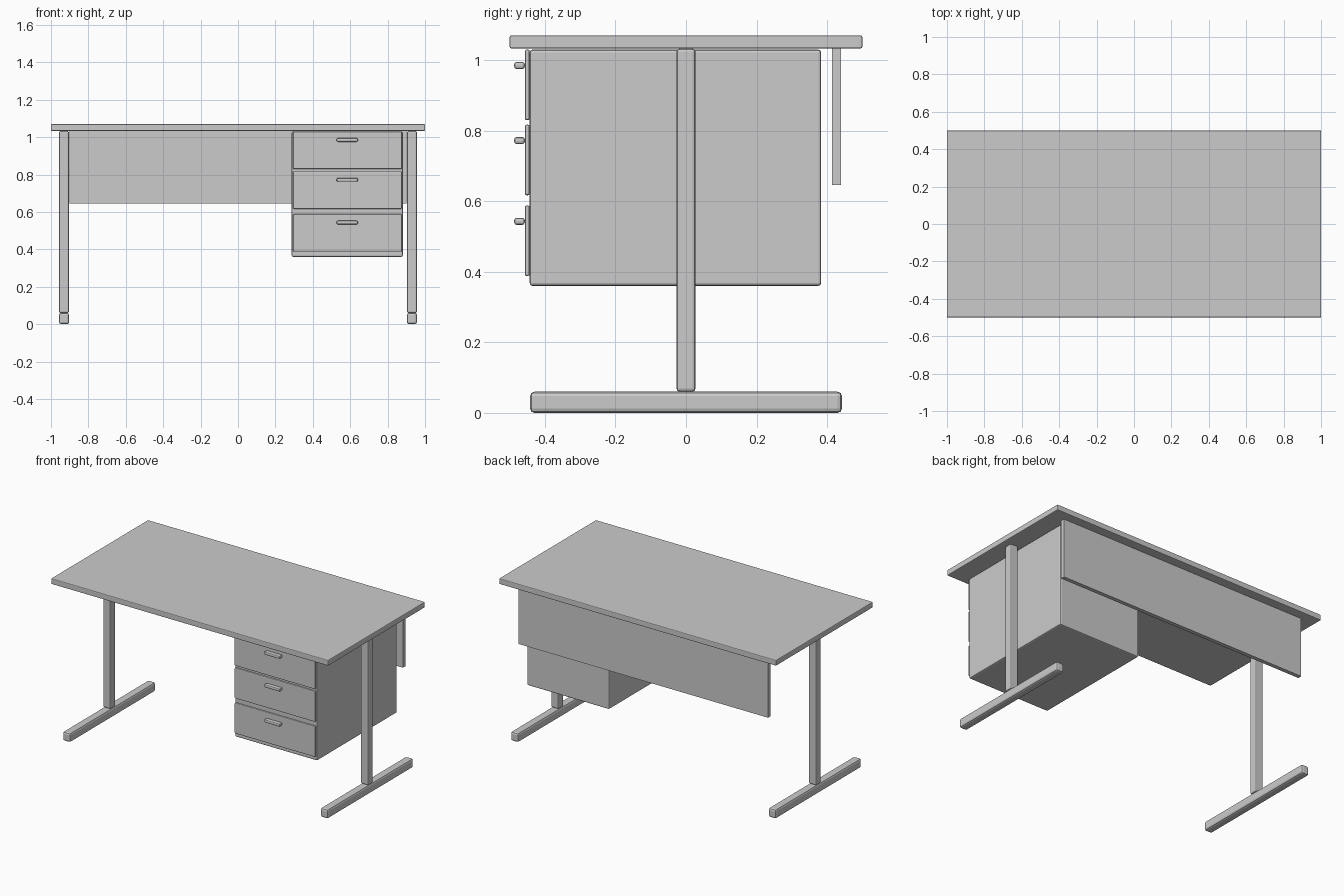
import bpy

default = bpy.data.objects.get("Cube")
if default:
    bpy.data.objects.remove(default, do_unlink=True)

grey = bpy.data.materials.new("plain_grey")
grey.use_nodes = True
colour = (0.6, 0.6, 0.6, 1)
grey.diffuse_color = colour
grey.node_tree.nodes["Principled BSDF"].inputs["Base Color"].default_value = colour


def box(name, x, y, z, bevel=0.0, segments=2):
    """Box spanning the given (min, max) ranges, with optional rounded edges."""
    spans = (x, y, z)
    bpy.ops.mesh.primitive_cube_add(size=1, location=[(a + b) / 2 for a, b in spans])
    ob = bpy.context.object
    ob.name = name
    ob.scale = [b - a for a, b in spans]
    bpy.ops.object.transform_apply(location=False, rotation=False, scale=True)
    ob.data.materials.append(grey)
    if bevel:
        mod = ob.modifiers.new("rounded_edges", "BEVEL")
        mod.width = bevel
        mod.segments = segments
    return ob


# Worktop and the modesty panel hanging at the back
TOP_Z = 1.033
box("worktop", (-1, 1), (-0.5, 0.5), (TOP_Z, 1.07), 0.005)
box("modesty_panel", (-0.9, 0.9), (0.414, 0.44), (0.646, TOP_Z))

# T-shaped legs: a post on a long floor runner at each end
for side, sign in (("left", 1), ("right", -1)):
    x = (sign * 0.93 - 0.027, sign * 0.93 + 0.027)
    box(side + "_post", x, (-0.027, 0.027), (0.06, TOP_Z), 0.009)
    box(side + "_foot", x, (-0.442, 0.442), (0, 0.06), 0.012)

# Drawer pedestal
box("pedestal", (0.287, 0.881), (-0.443, 0.383), (0.36, 1.03), 0.008)

# Drawer fronts with bar handles
for place, top in (("top", 1.03), ("middle", 0.817), ("bottom", 0.588)):
    box(place + "_drawer", (0.294, 0.876), (-0.457, -0.443), (top - 0.2, top), 0.005)
    grip = top - 0.045
    box(place + "_handle", (0.527, 0.641), (-0.487, -0.457),
        (grip - 0.01, grip + 0.01), 0.007)
